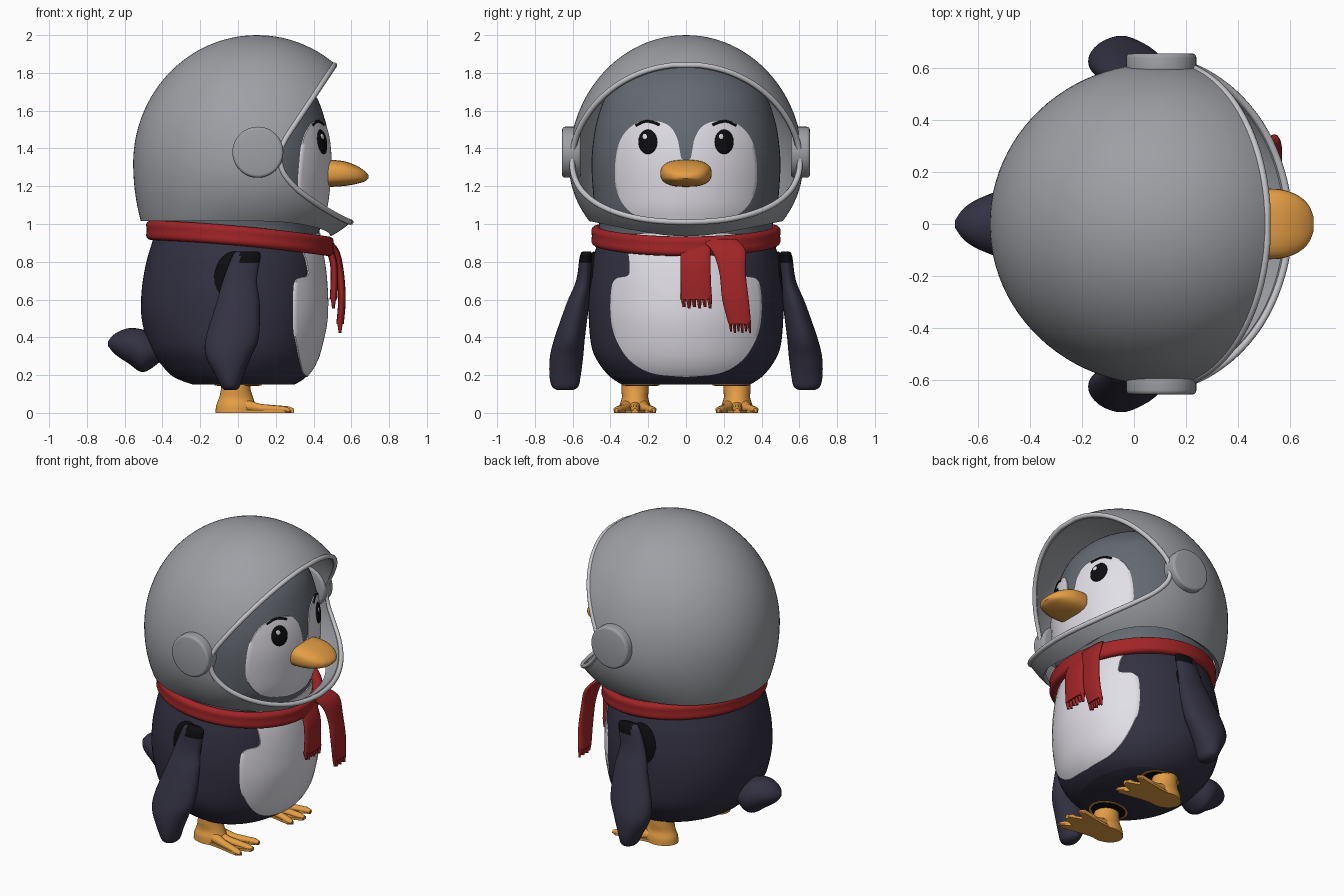
import bpy, bmesh
from math import sin, cos, pi, radians, sqrt, asin
from mathutils import Vector

if "Cube" in bpy.data.objects:
    bpy.data.objects.remove(bpy.data.objects["Cube"])


def material(name, *rgb):
    m = bpy.data.materials.new(name)
    m.use_nodes = True
    m.diffuse_color = (*rgb, 1)
    m.node_tree.nodes["Principled BSDF"].inputs["Base Color"].default_value = (*rgb, 1)
    return m


SHELL = material("helmet grey", .34, .35, .375)
RIM = material("pale rim grey", .55, .55, .58)
SLATE = material("slate", .13, .145, .17)
NAVY = material("navy", .033, .031, .055)
WHITE = material("soft white", .76, .74, .8)
BLACK = material("black", .004, .004, .005)
RED = material("scarf red", .36, .018, .02)
ORANGE = material("orange", .78, .34, .06)


def shade(ob):
    bpy.ops.object.select_all(action='DESELECT')
    ob.select_set(True)
    bpy.context.view_layer.objects.active = ob
    bpy.ops.object.shade_smooth_by_angle(angle=radians(45))


def loft(name, rings, mat, caps=True, closed=False):
    """Skin a list of equal rings of points."""
    bm = bmesh.new()
    rows = [[bm.verts.new(p) for p in r] for r in rings]
    n = len(rows[0])
    pairs = list(zip(rows, rows[1:])) + ([(rows[-1], rows[0])] if closed else [])
    for a, b in pairs:
        for i in range(n):
            j = (i + 1) % n
            bm.faces.new((a[i], a[j], b[j], b[i]))
    if caps and not closed:
        bm.faces.new(rows[0])
        bm.faces.new(rows[-1])
    bmesh.ops.recalc_face_normals(bm, faces=bm.faces)
    me = bpy.data.meshes.new(name)
    bm.to_mesh(me)
    bm.free()
    me.materials.append(mat)
    ob = bpy.data.objects.new(name, me)
    bpy.context.collection.objects.link(ob)
    shade(ob)
    return ob


def smooth(pts, n=6):
    """Catmull-Rom through tuples of any length."""
    out = []
    for i in range(len(pts) - 1):
        p = [pts[max(i - 1, 0)], pts[i], pts[i + 1], pts[min(i + 2, len(pts) - 1)]]
        for k in range(n):
            t = k / n
            out.append(tuple(b + .5 * t * (c - a + t * (2*a - 5*b + 4*c - d + t * (3*(b - c) + d - a)))
                             for a, b, c, d in zip(*p)))
    return out + [tuple(pts[-1])]


def oval(x, y, z, a, b, axis='z', n=32, power=1):
    """Ring around z (a along x, b along y) or around x (a along y, b along z)."""
    pts = []
    for i in range(n):
        c, s = cos(2 * pi * i / n), sin(2 * pi * i / n)
        u = a * abs(c) ** power * (1 if c > 0 else -1)
        v = b * abs(s) ** power * (1 if s > 0 else -1)
        pts.append((x + u, y + v, z) if axis == 'z' else (x, y + u, z + v))
    return pts


def tube(name, pts, radius, mat, cyclic=False):
    cu = bpy.data.curves.new(name, 'CURVE')
    cu.dimensions = '3D'
    cu.bevel_depth, cu.bevel_resolution, cu.use_fill_caps = radius, 3, True
    sp = cu.splines.new('POLY')
    sp.points.add(len(pts) - 1)
    for q, p in zip(sp.points, pts):
        q.co = (*p, 1)
    sp.use_cyclic_u = cyclic
    cu.materials.append(mat)
    ob = bpy.data.objects.new(name, cu)
    bpy.context.collection.objects.link(ob)


# Body and head share one profile: z, centre x, x radius, y radius
profile = smooth([(.15, .03, .27, .34), (.19, .01, .35, .40), (.26, 0, .41, .46), (.35, -.015, .455, .5),
                  (.5, -.02, .49, .515), (.65, -.02, .49, .515), (.8, -.015, .47, .495), (.92, -.01, .44, .465),
                  (1, 0, .44, .46), (1.1, 0, .47, .485), (1.3, 0, .49, .5), (1.45, 0, .482, .49),
                  (1.57, 0, .455, .465), (1.68, 0, .41, .42), (1.78, 0, .32, .33), (1.85, 0, .2, .2),
                  (1.88, 0, .05, .05)])
for name, mat, lo, hi in (("body", NAVY, 0, .96), ("head", SLATE, .94, 2)):
    loft(name, [oval(c, 0, z, a, b, n=64) for z, c, a, b in profile if lo < z < hi], mat)


def front(y, z, off=0):
    """Point on the front of the profile."""
    for p, q in zip(profile, profile[1:]):
        if p[0] <= z <= q[0]:
            t = (z - p[0]) / (q[0] - p[0])
            c, a, b = (u + (v - u) * t for u, v in zip(p[1:], q[1:]))
            return (c + a * sqrt(max(0, 1 - (y / b) ** 2)) + off, y, z)


def plate(name, outline, cy, cz, mat, off=.006, dome=0):
    """Thin plate laid on the front surface."""
    rings = [[front(y, z, -.012) for y, z in outline]]
    for f in (1, .96, .85, .7, .55, .4, .25, .1):
        rings.append([front(cy + (y - cy) * f, cz + (z - cz) * f, off + dome * sqrt(1 - f * f))
                      for y, z in outline])
    return loft(name, rings, mat)


def mirrored(half):
    half = smooth(half)
    return half + [(-y, z) for y, z in half[-2:0:-1]]


plate("face_patch", mirrored([(0, 1.33), (.03, 1.36), (.045, 1.45), (.09, 1.52), (.17, 1.545), (.27, 1.53),
                              (.345, 1.45), (.375, 1.32), (.365, 1.17), (.29, 1.06), (.13, 1), (0, .99)]),
      0, 1.2, WHITE)
plate("belly_patch", mirrored([(0, .95), (.15, .95), (.3, .93), (.3, .8), (.305, .73), (.37, .71), (.395, .66),
                               (.4, .52), (.375, .4), (.3, .28), (.18, .21), (0, .19)]), 0, .55, WHITE)


def ellipse(y, z, a, b):
    return [p[1:] for p in oval(0, y, z, a, b, 'x')]


# Eyes, highlights and brows
for side, s in (("left", 1), ("right", -1)):
    plate(side + "_eye", ellipse(s * .202, 1.435, .05, .065), s * .202, 1.435, BLACK, .007, .012)
    plate(side + "_eye_highlight", ellipse(s * .202 - .016, 1.463, .012, .015), s * .202 - .016, 1.463,
          WHITE, .018, .003)
    tube(side + "_brow", smooth([front(s * y, z, .006) for y, z in
                                 ((.14, 1.525), (.18, 1.54), (.22, 1.542), (.265, 1.522))]), .007, BLACK)

# Beak
loft("beak", [oval(x, 0, z, a, b, 'x', power=.75) for x, z, a, b in smooth(
    [(.44, 1.267, .125, .07), (.5, 1.268, .135, .071), (.57, 1.266, .132, .064), (.63, 1.26, .11, .047),
     (.67, 1.253, .075, .028), (.69, 1.25, .03, .01)])], ORANGE)

# Tail
loft("tail", [oval(x, 0, z, a, b, 'x') for x, z, a, b in smooth(
    [(-.4, .34, .08, .06), (-.5, .328, .125, .112), (-.58, .355, .105, .093), (-.65, .365, .065, .055),
     (-.688, .367, .015, .013)])], NAVY)

# Flippers, arm openings, legs and webbed feet
for side, s in (("left", 1), ("right", -1)):
    flipper = loft(side + "_flipper", [oval(x, s * y, z, a, b) for z, x, y, a, b in smooth(
        [(.855, .05, .525, .055, .02), (.83, .045, .53, .075, .032), (.7, .01, .54, .09, .042),
         (.58, 0, .572, .115, .06), (.4, -.03, .615, .14, .08), (.3, -.05, .632, .12, .088),
         (.2, -.045, .64, .075, .083), (.14, -.04, .64, .05, .07), (.12, -.04, .64, .03, .04)])], NAVY)
    flipper.data.materials.append(BLACK)
    for f in flipper.data.polygons:
        f.material_index = int(f.center.z > .8 and f.center.x > .01)
    bpy.ops.mesh.primitive_uv_sphere_add(segments=32, ring_count=16, location=(-.02, s * .488, .69))
    hole = bpy.context.object
    hole.name, hole.scale = side + "_arm_opening", (.11, .035, .165)
    hole.data.materials.append(BLACK)
    shade(hole)

    fy = s * .27
    loft(side + "_leg_trim", [oval(0, s * .24, z, .125, .1) for z in (.146, .16)], ORANGE)
    loft(side + "_leg_opening", [oval(0, s * .24, z, .112, .088) for z in (.143, .155)], BLACK)
    loft(side + "_leg", [oval(x, fy, z, a, b) for z, x, a, b in smooth(
        [(0, -.01, .11, .085), (.04, -.01, .105, .082), (.08, -.01, .09, .07), (.13, -.012, .078, .072),
         (.2, -.012, .075, .07)])], ORANGE)
    web = [(-.11, .03), (-.05, .07), (.1, .085), (.25, .112), (.28, .09), (.21, .05), (.295, .018)]
    web = web + [(x, -y) for x, y in reversed(web)]
    loft(side + "_foot_web", [[(x, fy + y, z) for x, y in web] for z in (0, .016)], ORANGE)
    for i in (-1, 0, 1):
        tip = .296 - .02 * abs(i)
        loft(side + "_toe", [oval(x, fy + i * y, z, a, z - .001, 'x', n=16) for x, y, z, a in
                             ((.02, .03, .04, .04), (.12, .055, .024, .026), (tip - .03, .09, .018, .024),
                              (tip, .095, .012, .012))], ORANGE)


# Helmet shell: egg shape with a wide chin, open at the neck
def low_radius(c):
    return .54 - .06 * c if c > 0 else .54 + .34 * c * c


rings = []
for k in range(41):
    ring = []
    for i in range(96):
        c, s = cos(2 * pi * i / 96), sin(2 * pi * i / 96)
        low = low_radius(c)
        bottom = asin((1.015 - .08 * max(c, 0) ** 2 - 1.32) / low)
        phi = bottom + (pi / 2 - .02 - bottom) * k / 40
        r = cos(phi)
        ring.append((.1 + .655 * r * c, .62 * r * s, 1.32 + (.68 if phi > 0 else low) * sin(phi)))
    rings.append(ring)
helmet = loft("helmet", rings, SHELL, caps=False)
bm = bmesh.new()
bm.from_mesh(helmet.data)
top = [v for v in bm.verts if v.co.z > 1.9995]
bmesh.ops.pointmerge(bm, verts=top[-96:], merge_co=Vector((.1, 0, 2)))
bm.to_mesh(helmet.data)
bm.free()

# Face opening cut from the side
edge = smooth([(.58, 1.94), (.52, 1.85), (.4, 1.67), (.3, 1.52), (.25, 1.44), (.225, 1.37), (.24, 1.28),
               (.3, 1.2), (.38, 1.135), (.49, 1.065), (.6, 1.01), (.72, .985)], 16)
shape = edge + [(1.3, .985), (1.3, 1.94)]
cutter = loft("opening_cutter", [[(x, y, z) for x, z in shape] for y in (-1, 1)], SHELL)
cutter.hide_render = True
solid = helmet.modifiers.new("thickness", 'SOLIDIFY')
solid.thickness, solid.offset = .022, -1
cut = helmet.modifiers.new("opening", 'BOOLEAN')
cut.operation, cut.solver, cut.object = 'DIFFERENCE', 'EXACT', cutter
shade(helmet)
for mod in ("thickness", "opening"):
    bpy.ops.object.modifier_apply(modifier=mod)
bpy.data.objects.remove(cutter)
shade(helmet)

# Raised rim following the opening
half = []
for x, z in edge:
    c = .5
    for _ in range(30):
        h = (z - 1.32) / (.68 if z > 1.32 else low_radius(c))
        r = sqrt(max(1e-4, 1 - h * h))
        c = min(1, (x - .1) / (.655 * r))
    if c < 1:
        half.append((x - .004, .615 * r * sqrt(1 - c * c), z))
tube("helmet_rim", half + [(x, -y, z) for x, y, z in reversed(half)], .015, RIM, True)

# Round side caps of the helmet
for side, s in (("left", 1), ("right", -1)):
    bpy.ops.mesh.primitive_cylinder_add(vertices=48, radius=.135, depth=.1, location=(.105, s * .606, 1.38),
                                        rotation=(pi / 2, 0, 0))
    cap = bpy.context.object
    cap.name = side + "_helmet_cap"
    cap.data.materials.append(SHELL)
    bev = cap.modifiers.new("bevel", 'BEVEL')
    bev.width, bev.segments = .016, 3
    bpy.ops.object.modifier_apply(modifier="bevel")
    shade(cap)

# Scarf band with two ridges, dipping at the front
rings = []
for i in range(80):
    c, s = cos(2 * pi * i / 80), sin(2 * pi * i / 80)
    t = (c + 1) / 2
    z = .967 - .035 * t - .05 * t * t
    ring = []
    for k in range(20):
        b = 2 * pi * k / 20
        d = .036 * cos(b) * (1 - .35 * max(0, cos(b)) ** 6)
        ring.append((.01 + (.47 + d) * c, (.475 + d) * s, z + .052 * sin(b)))
    rings.append(ring)
loft("scarf_band", rings, RED, closed=True)

# Hanging scarf ends with fringes: x, y, z, half width
ends = {"short": [(.47, .05, .9, .08), (.505, .05, .8, .08), (.51, .052, .7, .08), (.505, .055, .6, .083)],
        "long": [(.465, .17, .92, .1), (.515, .225, .86, .09), (.54, .245, .75, .07), (.55, .262, .6, .07),
                 (.54, .285, .47, .06)]}
for name, path in ends.items():
    loft(name + "_scarf_end", [oval(x, y, z, .02, w, power=.8) for x, y, z, w in smooth(path)], RED)
    x, y, z, w = path[-1]
    for i in range(6):
        ty = y + w * (i - 2.5) / 3
        loft(name + "_scarf_fringe", [oval(x, ty, z + .01, .015, w / 6, n=8),
                                      oval(x, ty + .004, z - .04 - .008 * (i % 2), .007, w / 12, n=8)], RED)
